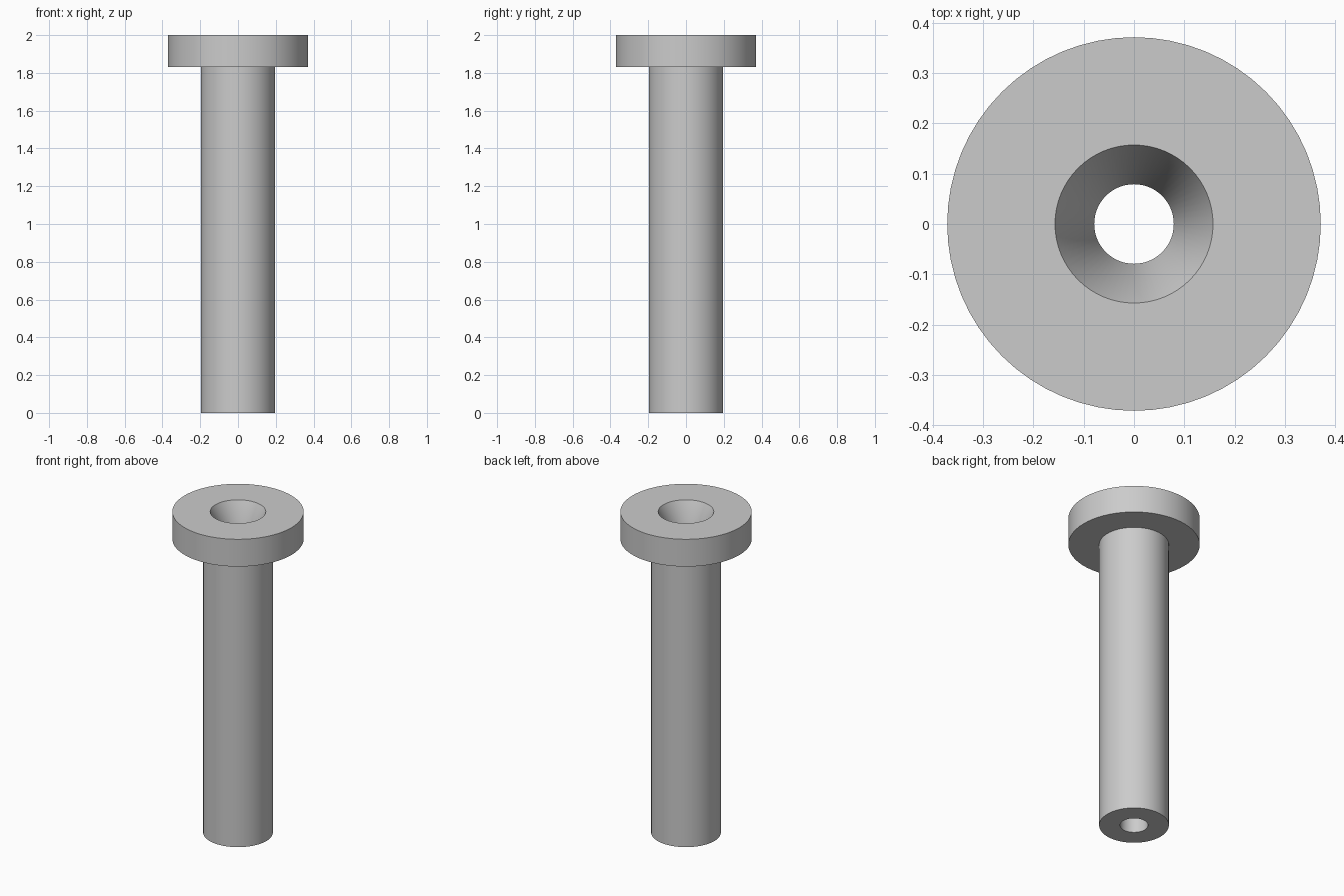
import bpy, bmesh, math

cube = bpy.data.objects.get("Cube")
if cube:
    bpy.data.objects.remove(cube, do_unlink=True)

SEGMENTS = 64
SHAFT_R, HEAD_R = 0.197, 0.371
BORE_R, SINK_R = 0.079, 0.157
HEIGHT, HEAD_Z, SINK_Z = 2.0, 1.83, 1.833

grey = bpy.data.materials.new("plain grey")
grey.use_nodes = True
grey.diffuse_color = (0.6, 0.6, 0.6, 1)
grey.node_tree.nodes["Principled BSDF"].inputs["Base Color"].default_value = grey.diffuse_color


def lathe(name, profile, material):
    """Revolve a closed (radius, height) profile about the z axis."""
    bm = bmesh.new()
    verts = [bm.verts.new((r, 0, z)) for r, z in profile]
    edges = [bm.edges.new((v, verts[(i + 1) % len(verts)])) for i, v in enumerate(verts)]
    bmesh.ops.spin(bm, geom=verts + edges, cent=(0, 0, 0), axis=(0, 0, 1),
                   angle=math.tau, steps=SEGMENTS)
    bmesh.ops.remove_doubles(bm, verts=bm.verts, dist=1e-4)
    bmesh.ops.recalc_face_normals(bm, faces=bm.faces)
    mesh = bpy.data.meshes.new(name)
    bm.to_mesh(mesh)
    bm.free()
    mesh.materials.append(material)
    obj = bpy.data.objects.new(name, mesh)
    bpy.context.collection.objects.link(obj)
    bpy.ops.object.select_all(action="DESELECT")
    obj.select_set(True)
    bpy.context.view_layer.objects.active = obj
    bpy.ops.object.shade_smooth_by_angle(angle=math.radians(30))
    return obj


# Hollow shaft, flat flange head and conical countersink in one turned piece
lathe("flanged_bushing", [
    (BORE_R, 0), (SHAFT_R, 0), (SHAFT_R, HEAD_Z), (HEAD_R, HEAD_Z),
    (HEAD_R, HEIGHT), (SINK_R, HEIGHT), (BORE_R, SINK_Z),
], grey)
